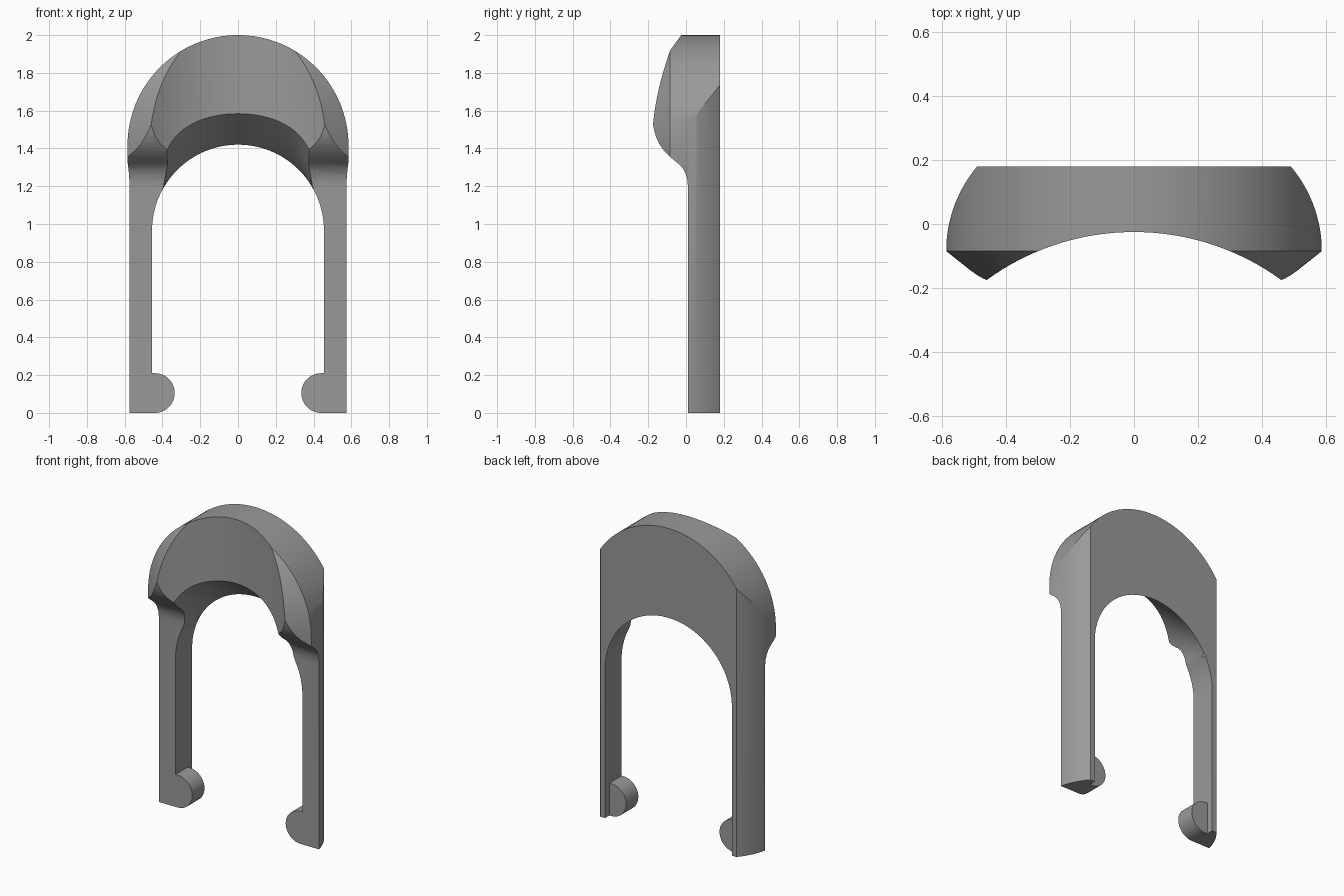
import bpy, bmesh, math

if "Cube" in bpy.data.objects:
    bpy.data.objects.remove(bpy.data.objects["Cube"])

grey = bpy.data.materials.new("mid_grey")
grey.diffuse_color = (0.32, 0.32, 0.32, 1)
grey.use_nodes = True
grey.node_tree.nodes["Principled BSDF"].inputs["Base Color"].default_value = grey.diffuse_color


def loft(name, rings):
    """Closed solid skinned through rings of equal point count."""
    bm = bmesh.new()
    vs = [[bm.verts.new(p) for p in ring] for ring in rings]
    n = len(rings[0])
    for a, b in zip(vs, vs[1:]):
        for i in range(n):
            j = (i + 1) % n
            bm.faces.new((a[i], a[j], b[j], b[i]))
    bm.faces.new(vs[0][::-1])
    bm.faces.new(vs[-1])
    bmesh.ops.recalc_face_normals(bm, faces=bm.faces[:])
    me = bpy.data.meshes.new(name)
    bm.to_mesh(me)
    bm.free()
    ob = bpy.data.objects.new(name, me)
    ob.data.materials.append(grey)
    bpy.context.collection.objects.link(ob)
    return ob


def combine(target, tool, operation):
    mod = target.modifiers.new("bool", "BOOLEAN")
    mod.operation, mod.solver, mod.object = operation, "EXACT", tool
    bpy.context.view_layer.objects.active = target
    bpy.ops.object.modifier_apply(modifier=mod.name)
    bpy.data.objects.remove(tool)


# Outer arch, tapering inward at the front to form the chamfer
def outer_ring(y, inset):
    r, n = 0.585 - inset, 64
    arc = [(r * math.cos(math.pi * i / n), y, 1.415 + r * math.sin(math.pi * i / n))
           for i in range(n + 1)]
    return [(r, y, 0)] + arc + [(-r, y, 0)]


clip = loft("clip", [outer_ring(0.3, 0), outer_ring(-0.085, 0), outer_ring(-0.26, 0.219)])

# Plan outline: flat back, bowed sides, concave front
side = []
for i in range(17):
    y = 0.18 - 0.265 * i / 16
    side.append((0.176 + math.sqrt(0.41 ** 2 - (y + 0.085) ** 2), y))
side.append((0.62, -0.284))
front = []
for i in range(49):
    x = 0.58 - 1.16 * i / 48
    front.append((x, -0.805 + math.sqrt(0.78 ** 2 - x * x)))
plan = side + front + [(-x, y) for x, y in reversed(side)]
plan_solid = loft("plan_solid", [[(x, y, z) for x, y in plan] for z in (-0.1, 2.1)])
combine(clip, plan_solid, "INTERSECT")

# S-shaped undercut running from the head down to the leg fronts
s_curve = [(0.01, -0.1), (0.01, 1.2), (0.007, 1.235), (-0.002, 1.265), (-0.015, 1.292),
           (-0.035, 1.315), (-0.06, 1.335), (-0.09, 1.36), (-0.118, 1.39), (-0.142, 1.425),
           (-0.16, 1.465), (-0.172, 1.51), (-0.179, 1.56), (-0.184, 1.62), (-0.4, 1.62),
           (-0.4, -0.1)]
undercut = loft("undercut", [[(x, y, z) for y, z in s_curve] for x in (-0.8, 0.8)])
combine(clip, undercut, "DIFFERENCE")


# Inner opening, flaring upward toward the front
def inner_ring(y):
    ring = [(0.455, y, -0.1)]
    for i in range(65):
        phi = math.pi / 2 - math.pi * i / 64
        flare = 0.8 * max(0, math.cos(min(abs(phi) * 1.5, math.pi / 2)))
        r = 0.455 + flare * (0.18 - y)
        ring.append((r * math.sin(phi), y, 0.965 + r * math.cos(phi)))
    return ring + [(-0.455, y, -0.1)]


opening = loft("opening", [inner_ring(0.25 - 0.05 * k) for k in range(12)])
combine(clip, opening, "DIFFERENCE")

# Rounded catches at the feet
for s in (-1, 1):
    prof = [(0.48, 0)]
    for i in range(25):
        a = math.pi * i / 24
        prof.append((0.44 - 0.105 * math.sin(a), 0.105 - 0.105 * math.cos(a)))
    prof.append((0.48, 0.21))
    catch = loft("catch", [[(s * x, y, z) for x, z in prof] for y in (0.01, 0.135)])
    combine(clip, catch, "UNION")

# Smooth shading with sharp edges kept
bpy.ops.object.select_all(action="DESELECT")
clip.select_set(True)
bpy.context.view_layer.objects.active = clip
bpy.ops.object.shade_smooth_by_angle(angle=math.radians(25))
